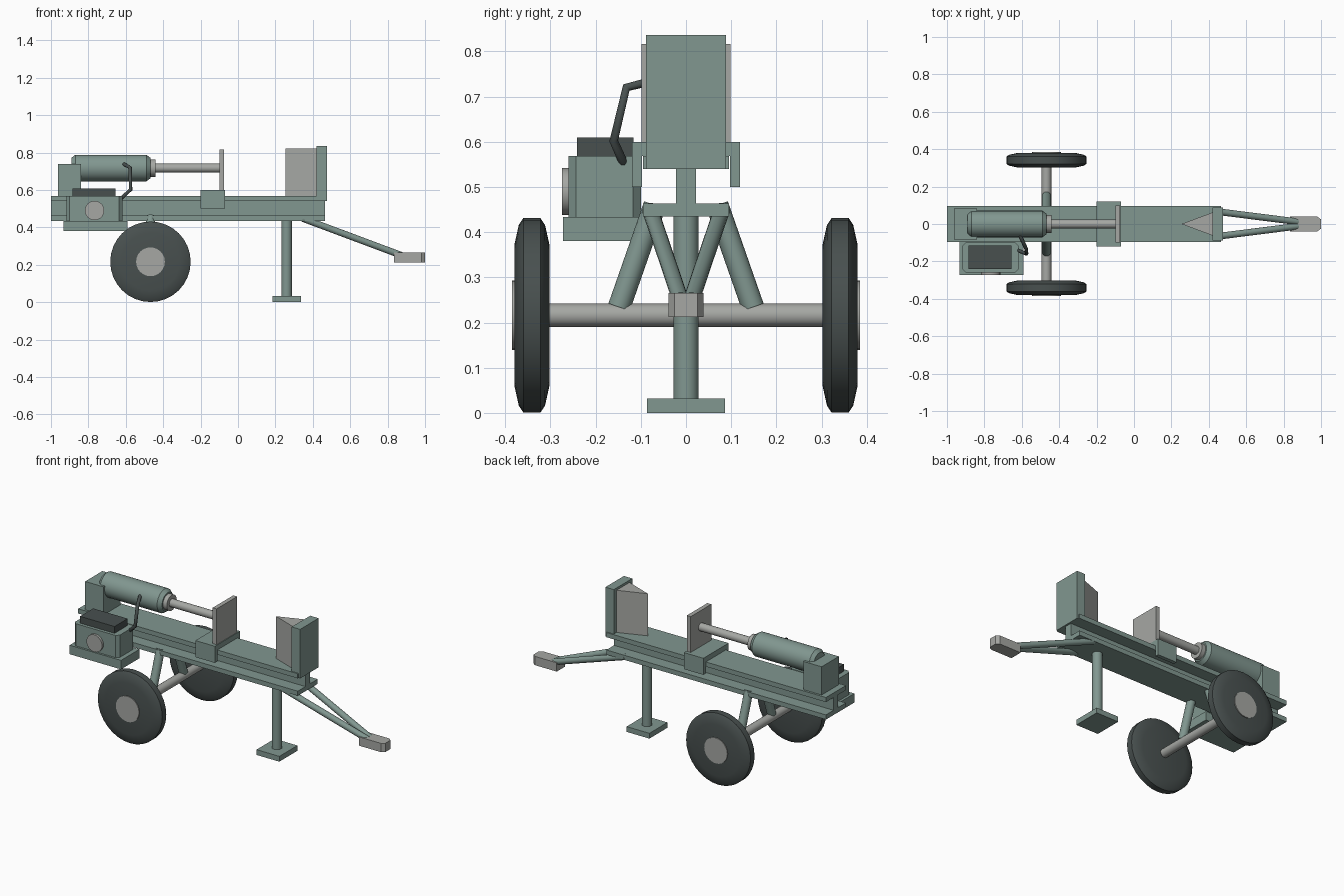
import bpy, bmesh, math
from mathutils import Vector

if "Cube" in bpy.data.objects:
    bpy.data.objects.remove(bpy.data.objects["Cube"])


def material(name, rgb):
    m = bpy.data.materials.new(name)
    m.diffuse_color = (*rgb, 1)
    m.use_nodes = True
    m.node_tree.nodes["Principled BSDF"].inputs["Base Color"].default_value = m.diffuse_color
    return m


GREEN = material("painted_steel", (0.22, 0.31, 0.28))
STEEL = material("bare_steel", (0.38, 0.39, 0.37))
DARK = material("dark_rubber", (0.065, 0.08, 0.078))


def finish(name, bm, mat, smooth=False):
    bmesh.ops.recalc_face_normals(bm, faces=bm.faces)
    me = bpy.data.meshes.new(name)
    bm.to_mesh(me)
    bm.free()
    ob = bpy.data.objects.new(name, me)
    bpy.context.collection.objects.link(ob)
    me.materials.append(mat)
    if smooth:
        bpy.ops.object.select_all(action='DESELECT')
        bpy.context.view_layer.objects.active = ob
        ob.select_set(True)
        bpy.ops.object.shade_smooth_by_angle(angle=math.radians(28))
    return ob


def prism(name, outline, axis, lo, hi, mat):
    """Extrude a 2D outline along x (outline = y,z) or z (outline = x,y)."""
    bm = bmesh.new()
    place = (lambda a, b: (lo, a, b)) if axis == 'X' else (lambda a, b: (a, b, lo))
    face = bm.faces.new([bm.verts.new(place(a, b)) for a, b in outline])
    ext = bmesh.ops.extrude_face_region(bm, geom=[face])
    move = Vector((hi - lo, 0, 0)) if axis == 'X' else Vector((0, 0, hi - lo))
    bmesh.ops.translate(bm, vec=move, verts=[v for v in ext['geom'] if isinstance(v, bmesh.types.BMVert)])
    return finish(name, bm, mat)


def box(name, x, y, z, mat):
    return prism(name, [(x[0], y[0]), (x[1], y[0]), (x[1], y[1]), (x[0], y[1])], 'Z', *z, mat)


def lathe(name, origin, direction, profile, mat, n=24):
    """Closed turned part: profile is a list of (distance along axis, radius)."""
    bm = bmesh.new()
    q = Vector((0, 0, 1)).rotation_difference(Vector(direction))
    rings = [[bm.verts.new(Vector(origin) + q @ Vector((r * math.cos(math.tau * i / n),
              r * math.sin(math.tau * i / n), d))) for i in range(n)] for d, r in profile]
    for a, b in zip(rings, rings[1:]):
        for i in range(n):
            j = (i + 1) % n
            bm.faces.new((a[i], a[j], b[j], b[i]))
    bm.faces.new(rings[0])
    bm.faces.new(rings[-1])
    return finish(name, bm, mat, True)


def rod(name, p, q, r, mat, n=16):
    d = Vector(q) - Vector(p)
    return lathe(name, p, d, [(0, r), (d.length, r)], mat, n)


# I-beam bed
half = [(0.095, 0.435), (0.095, 0.463), (0.022, 0.463), (0.022, 0.54), (0.095, 0.54), (0.095, 0.568)]
prism("beam", half + [(-y, z) for y, z in reversed(half)], 'X', -1.0, 0.465, GREEN)

# Splitting wedge and its backing plate
prism("wedge", [(0.254, 0), (0.42, -0.062), (0.42, 0.062)], 'Z', 0.568, 0.822, STEEL)
box("wedge_back_plate", (0.42, 0.476), (-0.088, 0.088), (0.54, 0.836), GREEN)

# Sliding saddle with push plate
saddle = [(0.12, 0.60), (0.12, 0.50), (0.097, 0.50), (0.097, 0.569)]
prism("saddle", saddle + [(-y, z) for y, z in reversed(saddle)], 'X', -0.2, -0.07, GREEN)
box("push_plate", (-0.1, -0.074), (-0.098, 0.098), (0.59, 0.816), STEEL)

# Hydraulic ram and rear mount
box("ram_mount", (-0.962, -0.84), (-0.082, 0.082), (0.568, 0.738), GREEN)
lathe("ram_cylinder", (-0.89, 0, 0.717), (1, 0, 0),
      [(0, 0.055), (0.02, 0.071), (0.4, 0.071), (0.422, 0.055)], GREEN, 32)
rod("ram_gland", (-0.47, 0, 0.717), (-0.442, 0, 0.717), 0.047, STEEL, 24)
rod("ram_rod", (-0.45, 0, 0.717), (-0.098, 0, 0.717), 0.024, STEEL, 20)

# Engine on its tray
box("engine_tray", (-0.933, -0.59), (-0.272, -0.096), (0.38, 0.434), GREEN)
x0, x1, y0, y1, c = -0.917, -0.618, -0.26, -0.1, 0.017
prism("engine_block", [(x0 + c, y0), (x1 - c, y0), (x1, y0 + c), (x1, y1 - c),
                       (x1 - c, y1), (x0 + c, y1), (x0, y1 - c), (x0, y0 + c)],
      'Z', 0.434, 0.568, GREEN)
box("engine_cover", (-0.885, -0.655), (-0.241, -0.116), (0.566, 0.609), DARK)
rod("starter_disc", (-0.767, -0.255, 0.49), (-0.767, -0.274, 0.49), 0.052, STEEL, 24)

# Hydraulic hose from engine to ram
curve = bpy.data.curves.new("hose_path", 'CURVE')
curve.dimensions = '3D'
curve.bevel_depth = 0.01
curve.bevel_resolution = 2
curve.use_fill_caps = True
path = [(-0.61, -0.06, 0.738), (-0.577, -0.132, 0.72), (-0.574, -0.16, 0.602), (-0.63, -0.137, 0.55)]
sp = curve.splines.new('POLY')
sp.points.add(len(path) - 1)
for pt, co in zip(sp.points, path):
    pt.co = (*co, 1)
curve.materials.append(DARK)
bpy.context.collection.objects.link(bpy.data.objects.new("hose", curve))

# Axle, wheels, axle struts and tow bar tubes
rod("axle", (-0.468, -0.38, 0.216), (-0.468, 0.38, 0.216), 0.026, STEEL)
for s, side in ((-1, "front"), (1, "back")):
    lathe(side + "_wheel", (-0.468, s * 0.302, 0.216), (0, s, 0),
          [(0, 0.155), (0.01, 0.2), (0.02, 0.215), (0.058, 0.215), (0.068, 0.2), (0.078, 0.155)],
          DARK, 32)
    rod(side + "_hub", (-0.468, s * 0.33, 0.216), (-0.468, s * 0.385, 0.216), 0.077, STEEL, 24)
    rod(side + "_axle_strut", (-0.468, s * 0.069, 0.46), (-0.468, s * 0.148, 0.234), 0.025, GREEN)
    rod(side + "_tow_tube", (0.345, s * 0.079, 0.448), (0.875, s * 0.012, 0.25), 0.018, GREEN)

# Tow coupler with chamfered nose
prism("tow_coupler", [(0.835, -0.039), (0.98, -0.039), (1.0, -0.025), (1.0, 0.025),
                      (0.98, 0.039), (0.835, 0.039)], 'Z', 0.212, 0.265, STEEL)

# Support stand
rod("stand_post", (0.26, 0, 0.025), (0.26, 0, 0.437), 0.028, GREEN, 20)
box("stand_foot", (0.184, 0.336), (-0.086, 0.086), (0, 0.032), GREEN)
